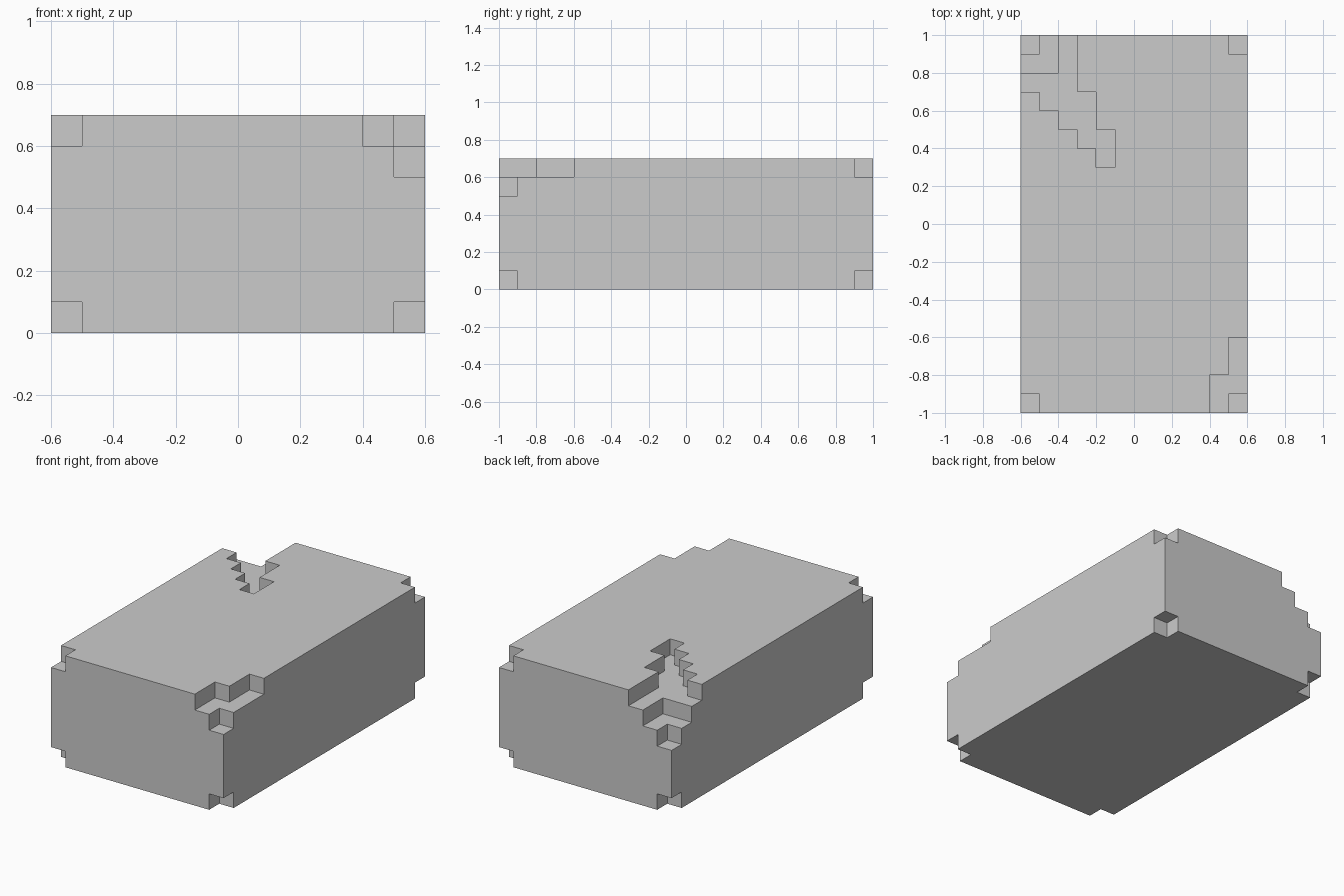
import bpy, bmesh

if "Cube" in bpy.data.objects:
    bpy.data.objects.remove(bpy.data.objects["Cube"])


def prism(name, outline, z0, z1):
    """Closed solid: a plan outline extruded from z0 to z1."""
    bm = bmesh.new()
    face = bm.faces.new([bm.verts.new((x, y, z0)) for x, y in outline])
    ext = bmesh.ops.extrude_face_region(bm, geom=[face], use_keep_orig=True)
    for v in ext["geom"]:
        if isinstance(v, bmesh.types.BMVert):
            v.co.z = z1
    bmesh.ops.recalc_face_normals(bm, faces=bm.faces)
    mesh = bpy.data.meshes.new(name)
    bm.to_mesh(mesh)
    bm.free()
    ob = bpy.data.objects.new(name, mesh)
    bpy.context.collection.objects.link(ob)
    return ob


def rect(x0, y0, x1, y1):
    return [(x0, y0), (x1, y0), (x1, y1), (x0, y1)]


def cut(target, outline, z0, z1):
    """Subtract a prism from the target and discard the cutter."""
    cutter = prism("cutter", outline, z0, z1)
    cutter.hide_render = True
    mod = target.modifiers.new("cut", "BOOLEAN")
    mod.operation = "DIFFERENCE"
    mod.solver = "EXACT"
    mod.object = cutter
    bpy.context.view_layer.objects.active = target
    bpy.ops.object.modifier_apply(modifier=mod.name)
    bpy.data.objects.remove(cutter)


# Main block
block = prism("stepped_block", rect(-0.6, -1, 0.6, 1), 0, 0.7)

# Jagged crack in the top, back left
cut(block, [(-0.8, 0.7), (-0.5, 0.7), (-0.5, 0.6), (-0.4, 0.6), (-0.4, 0.5),
            (-0.3, 0.5), (-0.3, 0.4), (-0.2, 0.4), (-0.2, 0.3), (-0.1, 0.3),
            (-0.1, 0.5), (-0.2, 0.5), (-0.2, 0.7), (-0.3, 0.7), (-0.3, 1.2),
            (-0.8, 1.2)], 0.6, 0.9)
cut(block, rect(-0.8, 0.8, -0.4, 1.2), 0.5, 0.9)

# Stepped chip in the top, front right
cut(block, [(0.8, -0.6), (0.5, -0.6), (0.5, -0.8), (0.4, -0.8),
            (0.4, -1.2), (0.8, -1.2)], 0.6, 0.9)

# Small notch at every corner; chipped corners go deeper
top_floor = {(-1, -1): 0.6, (1, -1): 0.5, (-1, 1): 0.4, (1, 1): 0.6}
for (sx, sy), floor in top_floor.items():
    cx, cy = sx * 0.6, sy
    corner = rect(cx - 0.1, cy - 0.1, cx + 0.1, cy + 0.1)
    cut(block, corner, floor, 0.9)
    cut(block, corner, -0.1, 0.1)
